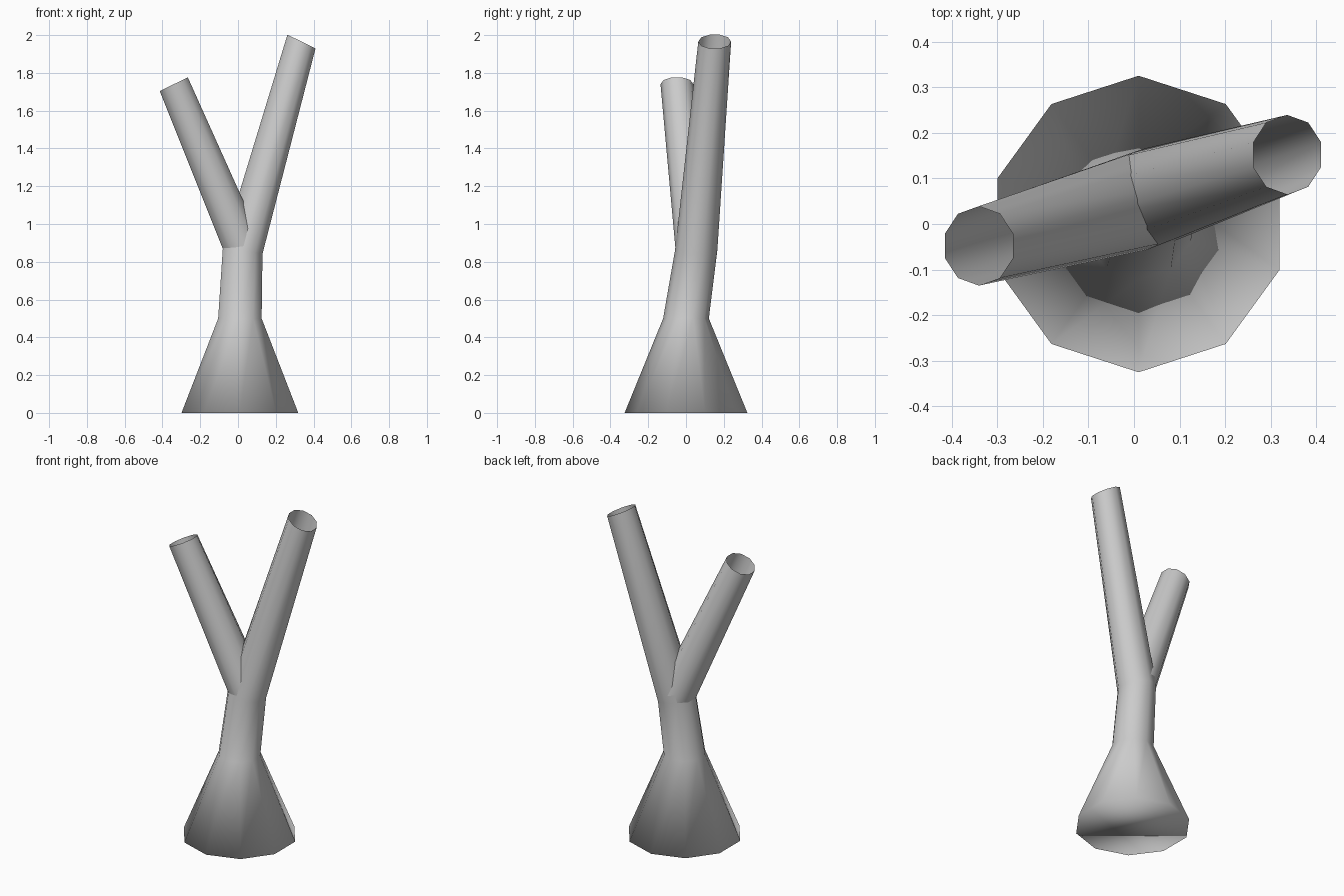
import bpy, bmesh
from math import radians
from mathutils import Matrix, Vector

if "Cube" in bpy.data.objects:
    bpy.data.objects.remove(bpy.data.objects["Cube"])

SIDES = 10


def loft(name, rings, cap_bottom=False):
    """Tube through rings given as (centre, radius, tilt about y in degrees)."""
    bm = bmesh.new()
    loops = []
    for centre, radius, tilt in rings:
        turn = Matrix.Rotation(radians(tilt), 3, 'Y')
        loop = []
        for i in range(SIDES):
            spin = Matrix.Rotation(radians(90 + 360 / SIDES * i), 3, 'Z')
            loop.append(bm.verts.new(Vector(centre) + turn @ spin @ Vector((radius, 0, 0))))
        loops.append(loop)
    for low, high in zip(loops, loops[1:]):
        for i in range(SIDES):
            j = (i + 1) % SIDES
            bm.faces.new((low[i], low[j], high[j], high[i]))
    if cap_bottom:
        bm.faces.new(loops[0][::-1])
    for face in bm.faces:
        face.smooth = True
    mesh = bpy.data.meshes.new(name)
    bm.to_mesh(mesh)
    bm.free()
    obj = bpy.data.objects.new(name, mesh)
    bpy.context.collection.objects.link(obj)
    return obj


# Flared trunk running on into the tall right branch, open at the top
loft("trunk_and_right_branch", [
    ((0.01, 0, 0), 0.325, 0),
    ((0.01, 0, 0.5), 0.121, 0),
    ((0.025, 0.054, 0.862), 0.112, 11),
    ((0.336, 0.152, 1.966), 0.087, 26),
], cap_bottom=True)

# Shorter left branch growing from the fork, open at the top
loft("left_branch", [
    ((0.025, 0.054, 0.882), 0.111, -8),
    ((-0.34, -0.048, 1.74), 0.087, -26),
])
